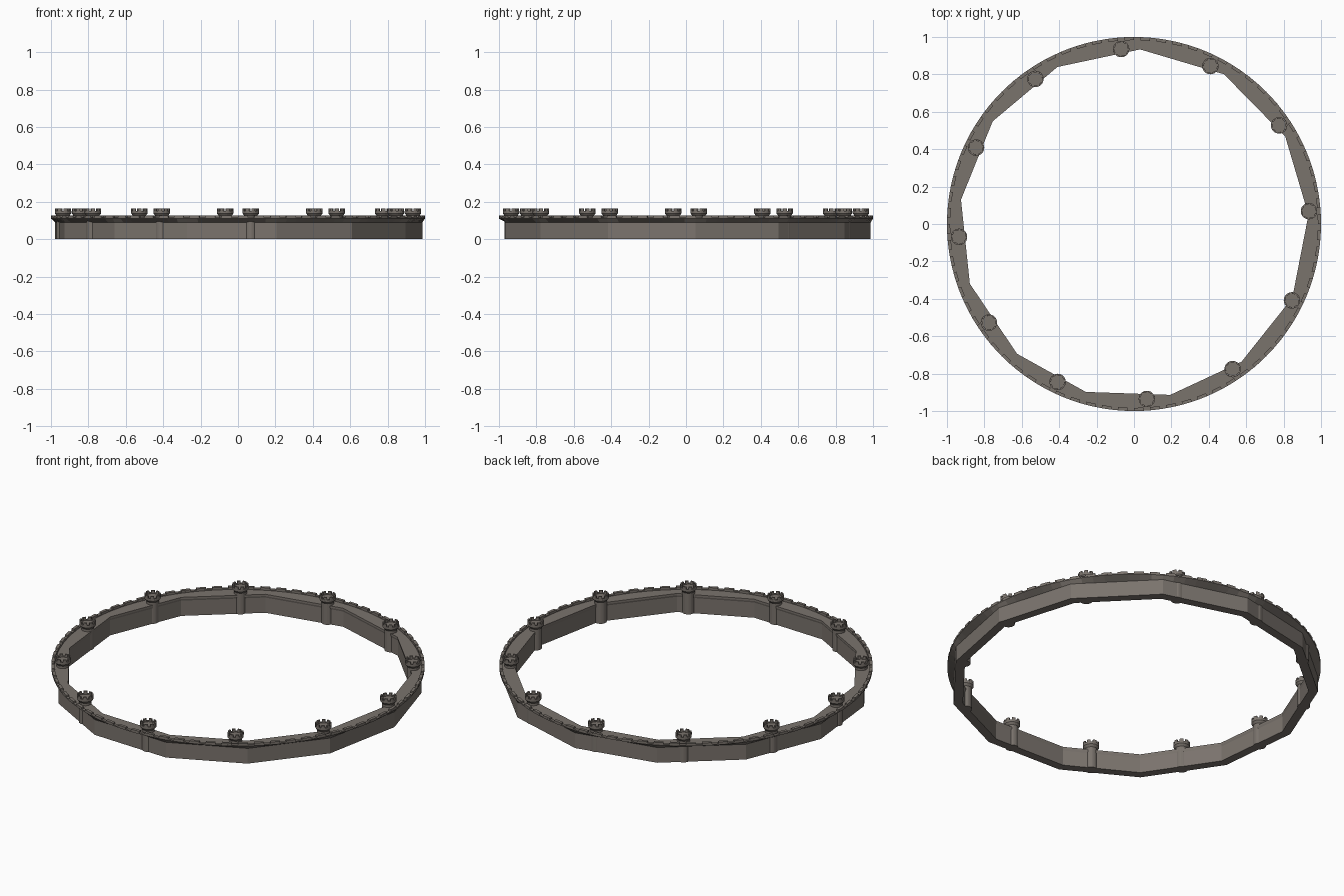
import bpy, math
from math import cos, sin, radians

if "Cube" in bpy.data.objects:
    bpy.data.objects.remove(bpy.data.objects["Cube"])

stone = bpy.data.materials.new("weathered stone")
stone.diffuse_color = (0.195, 0.172, 0.152, 1)
stone.use_nodes = True
stone.node_tree.nodes["Principled BSDF"].inputs["Base Color"].default_value = stone.diffuse_color


def make(name, verts, faces):
    me = bpy.data.meshes.new(name)
    me.from_pydata(verts, [], faces)
    me.materials.append(stone)
    ob = bpy.data.objects.new(name, me)
    bpy.context.collection.objects.link(ob)
    return ob


def loft(loops, closed):
    """Skin equal-length point loops; closed joins last loop to first."""
    n = len(loops[0])
    verts = [p for l in loops for p in l]
    faces = []
    m = len(loops)
    for i in range(m if closed else m - 1):
        j = (i + 1) % m
        for k in range(n):
            q = (k + 1) % n
            faces.append((i * n + k, i * n + q, j * n + q, j * n + k))
    return verts, faces


def arc_block(a0, a1, r0, r1, z0, z1, cx=0, cy=0):
    """Curved-ring block used for merlons."""
    vs = [(cx + r * cos(a), cy + r * sin(a), z)
          for z in (z0, z1) for a, r in ((a0, r0), (a0, r1), (a1, r1), (a1, r0))]
    fs = [(3, 2, 1, 0), (4, 5, 6, 7), (0, 1, 5, 4), (1, 2, 6, 5), (2, 3, 7, 6), (3, 0, 4, 7)]
    return vs, fs


def join(parts):
    verts, faces = [], []
    for vs, fs in parts:
        o = len(verts)
        verts += vs
        faces += [tuple(i + o for i in f) for f in fs]
    return verts, faces


# Wall: thirteen straight sides, flaring out to a round rim
corners = [3, 30, 59, 88, 116, 144, 172, 200, 228, 254, 282, 308, 335, 363]
STEPS = 8


def ring(r, z, round_):
    pts = []
    for d0, d1 in zip(corners, corners[1:]):
        a, b = radians(d0), radians(d1)
        for s in range(STEPS):
            t = s / STEPS
            x = cos(a) * (1 - t) + cos(b) * t
            y = sin(a) * (1 - t) + sin(b) * t
            f = r / math.hypot(x, y) if round_ else r
            pts.append((x * f, y * f, z))
    return pts


profile = [(0.937, 0, 0), (0.988, 0, 0), (0.988, 0.09, 0), (1.0, 0.11, 1),
           (1.0, 0.117, 1), (0.983, 0.117, 1), (0.983, 0.111, 1),
           (0.934, 0.111, 0), (0.934, 0.1, 0), (0.937, 0.09, 0)]
make("curtain_wall", *loft([ring(*p) for p in profile], True))

# Battlements on the rim
N = 72
pitch = 2 * math.pi / N
make("wall_merlons", *join([arc_block(i * pitch, (i + 0.6) * pitch, 0.983, 1.0, 0.115, 0.126)
                            for i in range(N)]))

# Twelve round towers with flared, crenellated heads
tower_profile = [(0.034, 0), (0.034, 0.125), (0.044, 0.138), (0.044, 0.152),
                 (0.035, 0.152), (0.035, 0.147)]
SIDES = 24
for i in range(12):
    a = radians(4.2 + 30 * i)
    cx, cy = 0.938 * cos(a), 0.938 * sin(a)
    loops = [[(cx + r * cos(2 * math.pi * k / SIDES), cy + r * sin(2 * math.pi * k / SIDES), z)
              for k in range(SIDES)] for r, z in tower_profile]
    vs, fs = loft(loops, False)
    last = len(vs) - SIDES
    fs += [tuple(range(SIDES))[::-1], tuple(range(last, last + SIDES))]
    parts = [(vs, fs)]
    step = 2 * math.pi / 8
    for k in range(8):
        for h in (0, 0.3):  # two facets per merlon
            parts.append(arc_block(a + (k + h) * step, a + (k + h + 0.3) * step,
                                   0.035, 0.044, 0.151, 0.165, cx, cy))
    make("tower_%02d" % (i + 1), *join(parts))
